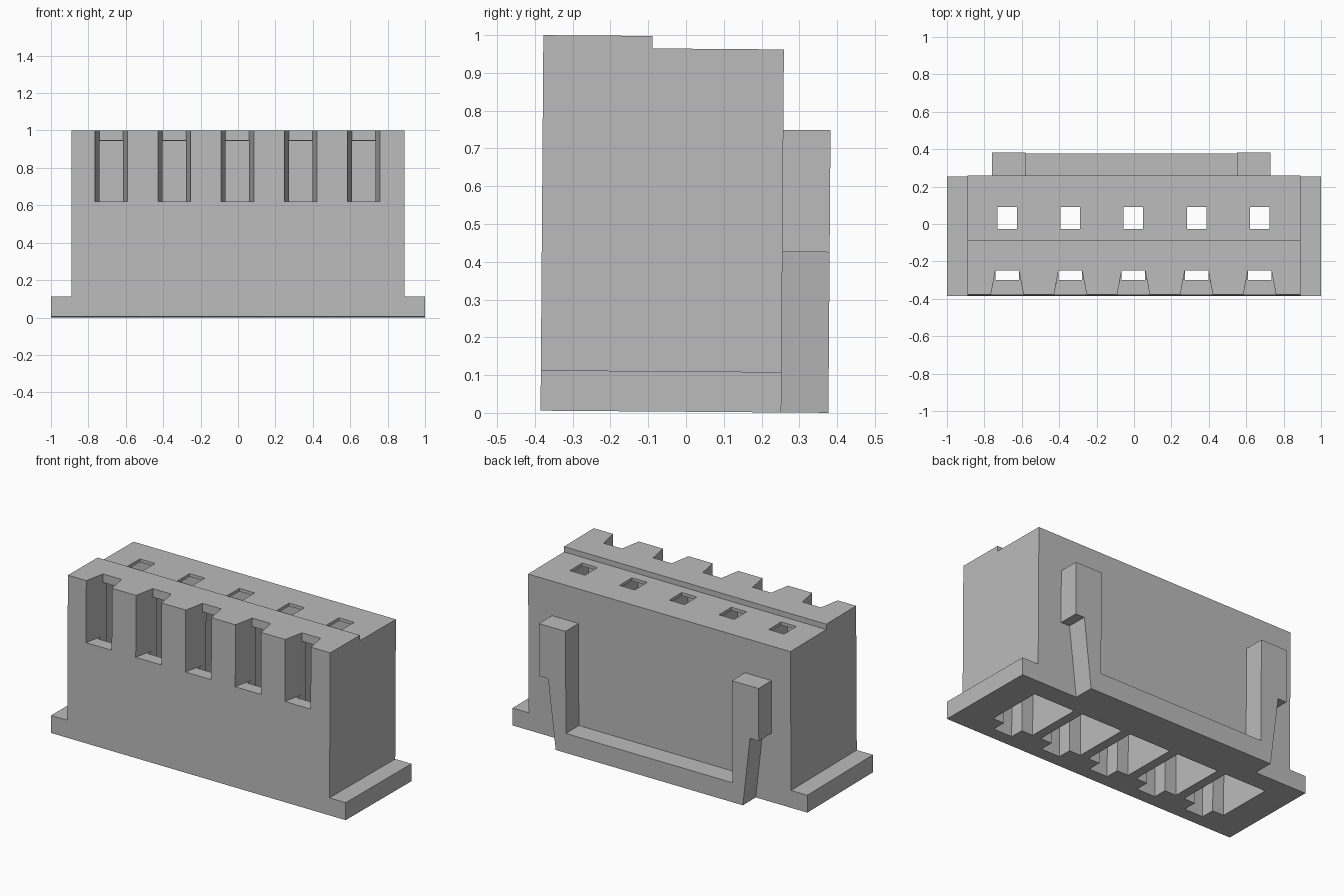
import bpy, bmesh
from mathutils import Matrix, Vector

if "Cube" in bpy.data.objects:
    bpy.data.objects.remove(bpy.data.objects["Cube"])

plastic = bpy.data.materials.new("grey plastic")
plastic.diffuse_color = (0.5, 0.5, 0.5, 1)
plastic.use_nodes = True
plastic.node_tree.nodes["Principled BSDF"].inputs["Base Color"].default_value = plastic.diffuse_color


def prism(name, outline, lo, hi, axis):
    """Extrude an outline along y (outline is x,z) or along z (outline is x,y)."""
    put = (lambda a, b, t: (a, t, b)) if axis == "y" else (lambda a, b, t: (a, b, t))
    bm = bmesh.new()
    face = bm.faces.new([bm.verts.new(put(a, b, lo)) for a, b in outline])
    new = bmesh.ops.extrude_face_region(bm, geom=[face])["geom"]
    bmesh.ops.translate(bm, vec=Vector(put(0, 0, hi - lo)),
                        verts=[v for v in new if isinstance(v, bmesh.types.BMVert)])
    bmesh.ops.recalc_face_normals(bm, faces=bm.faces)
    mesh = bpy.data.meshes.new(name)
    bm.to_mesh(mesh)
    bm.free()
    mesh.materials.append(plastic)
    ob = bpy.data.objects.new(name, mesh)
    bpy.context.collection.objects.link(ob)
    return ob


def cut(target, cutter):
    """Subtract the cutter, bake the result and remove the cutter."""
    mod = target.modifiers.new("cut", "BOOLEAN")
    mod.operation, mod.solver, mod.object = "DIFFERENCE", "EXACT", cutter
    cutter.hide_render = True
    bpy.context.view_layer.update()
    dg = bpy.context.evaluated_depsgraph_get()
    mesh = bpy.data.meshes.new_from_object(target.evaluated_get(dg))
    target.modifiers.clear()
    target.data = mesh
    bpy.data.objects.remove(cutter)


def rect(x0, x1, y0, y1):
    return [(x0, y0), (x1, y0), (x1, y1), (x0, y1)]


FRONT, BACK, TOP = -0.385, 0.252, 0.994

# Housing block with a foot flange at each end
housing = prism("housing", [(-1, 0), (1, 0), (1, 0.107), (0.89, 0.107), (0.89, TOP),
                            (-0.89, TOP), (-0.89, 0.107), (-1, 0.107)], FRONT, BACK, "y")

# Lowered rear half of the roof
cut(housing, prism("roof_step", rect(-1.1, 1.1, -0.096, 0.5), 0.961, 1.2, "z"))

# Five terminal positions
for i in range(-2, 3):
    c = -0.003 + 0.3375 * i
    # T-shaped chamber open at the bottom
    chamber = [(c - 0.14, -0.22), (c - 0.063, -0.22), (c - 0.063, -0.305), (c + 0.063, -0.305),
               (c + 0.063, -0.22), (c + 0.14, -0.22), (c + 0.14, 0.13), (c - 0.14, 0.13)]
    cut(housing, prism("chamber", chamber, -0.1, 0.942, "z"))
    # Flared slot in the upper front wall
    slot = [(c - 0.091, FRONT - 0.02), (c + 0.091, FRONT - 0.02),
            (c + 0.063, -0.257), (c - 0.063, -0.257)]
    cut(housing, prism("slot", slot, 0.615, 1.2, "z"))
    # Square pin hole in the roof
    cut(housing, prism("pin_hole", rect(c - 0.052, c + 0.052, -0.035, 0.085), 0.9, 1.2, "z"))

# U-shaped rear frame: two stepped arms joined by a bottom bar
frame = prism("rear_frame", [(-0.65, 0), (0.62, 0), (0.67, 0.425), (0.73, 0.425), (0.73, 0.748),
                             (0.55, 0.748), (0.55, 0.12), (-0.58, 0.12), (-0.58, 0.748),
                             (-0.76, 0.748), (-0.76, 0.425), (-0.70, 0.425)], BACK, 0.377, "y")

# Slight backward lean of the whole part
lean = Matrix.Translation((0, 0, 0.003)) @ Matrix.Rotation(-0.0075, 4, "X")
for ob in (housing, frame):
    ob.data.transform(lean)
